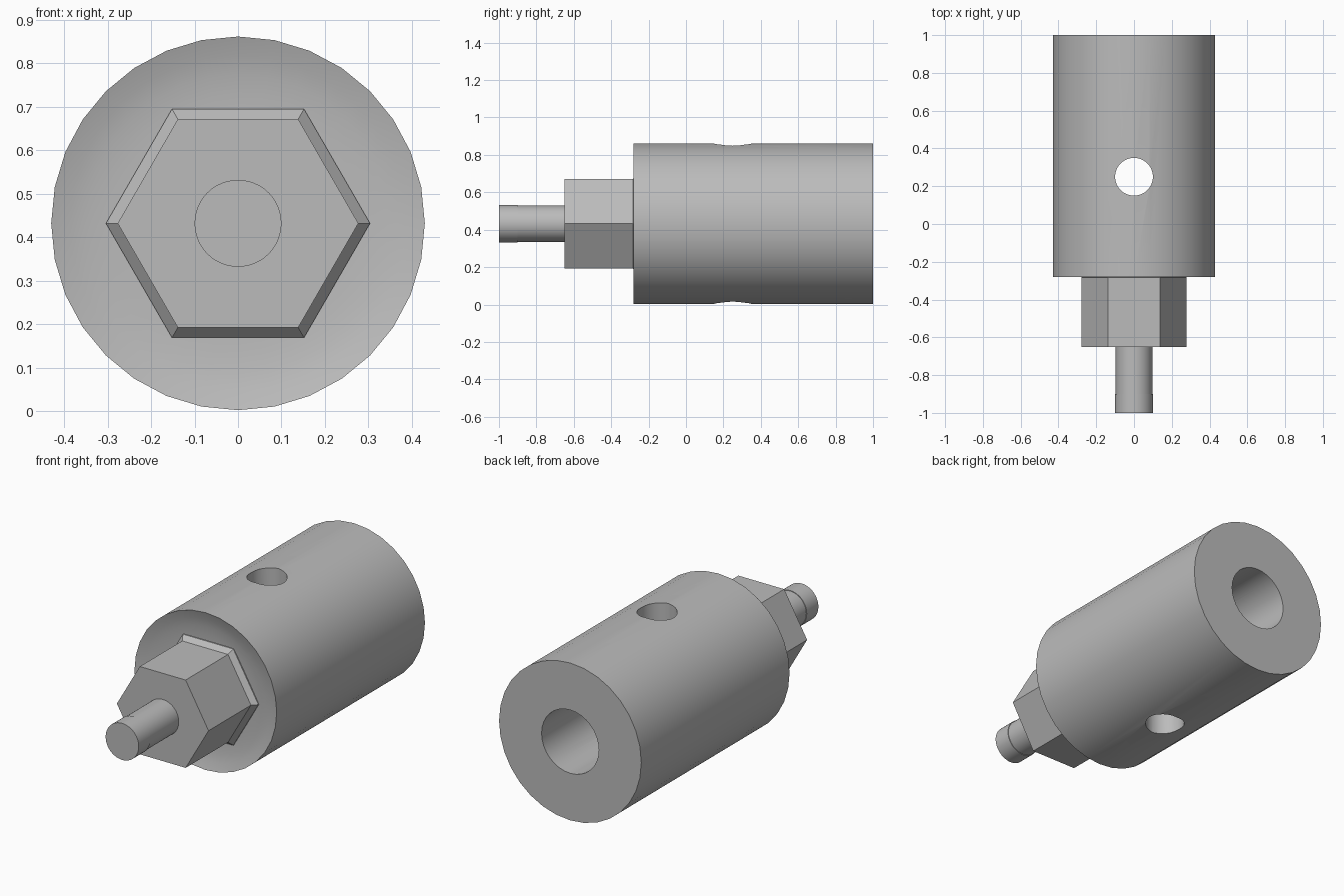
import bpy, bmesh, math

if "Cube" in bpy.data.objects:
    bpy.data.objects.remove(bpy.data.objects["Cube"], do_unlink=True)

AXIS_Z = 0.432

metal = bpy.data.materials.new("grey metal")
metal.use_nodes = True
grey = (0.5, 0.5, 0.5, 1)
metal.diffuse_color = grey
metal.node_tree.nodes["Principled BSDF"].inputs["Base Color"].default_value = grey


def lathe(name, profile, sides):
    """Turn (radius, y) points around the long axis; radius 0 closes an end."""
    bm = bmesh.new()
    rings = []
    for r, y in profile:
        count = sides if r > 0 else 1
        rings.append([bm.verts.new((r * math.cos(math.tau * i / sides), y,
                                    AXIS_Z + r * math.sin(math.tau * i / sides)))
                      for i in range(count)])
    for a, b in zip(rings, rings[1:]):
        for i in range(sides):
            j = (i + 1) % sides
            if len(a) == 1:
                bm.faces.new((a[0], b[i], b[j]))
            elif len(b) == 1:
                bm.faces.new((a[i], b[0], a[j]))
            else:
                bm.faces.new((a[i], b[i], b[j], a[j]))
    bmesh.ops.recalc_face_normals(bm, faces=bm.faces)
    mesh = bpy.data.meshes.new(name)
    bm.to_mesh(mesh)
    bm.free()
    mesh.materials.append(metal)
    obj = bpy.data.objects.new(name, mesh)
    bpy.context.collection.objects.link(obj)
    return obj


def smooth(obj):
    bpy.ops.object.select_all(action='DESELECT')
    obj.select_set(True)
    bpy.context.view_layer.objects.active = obj
    bpy.ops.object.shade_smooth_by_angle(angle=math.radians(25))


# Body: dished front end, blind bore from the back
dish = [(0.43 * t, -0.25 - 0.03 * t ** 6) for t in (0.6, 0.7, 0.8, 0.9, 1)]
body = lathe("body", [(0, -0.25)] + dish
             + [(0.43, 1), (0.173, 1), (0.173, 0), (0, 0)], 32)

# Vertical cross hole through the body
bpy.ops.mesh.primitive_cylinder_add(vertices=48, radius=0.1, depth=2,
                                    location=(0, 0.25, AXIS_Z))
cutter = bpy.context.object
cutter.name = "cross_hole_cutter"
cutter.data.materials.append(metal)
cut = body.modifiers.new("cross hole", 'BOOLEAN')
cut.operation = 'DIFFERENCE'
cut.solver = 'EXACT'
cut.object = cutter
bpy.context.view_layer.objects.active = body
bpy.ops.object.modifier_apply(modifier=cut.name)
bpy.data.objects.remove(cutter, do_unlink=True)
smooth(body)

# Hexagonal nut with a chamfered foot sunk in the dish
lathe("hex_nut", [(0, -0.65), (0.277, -0.65), (0.277, -0.284),
                  (0.304, -0.258), (0.304, -0.24), (0, -0.24)], 6)

# Pin with a slightly wider tip
pin = lathe("pin", [(0, -1), (0.1, -1), (0.1, -0.9), (0.097, -0.9),
                    (0.097, -0.64), (0, -0.64)], 48)
smooth(pin)
